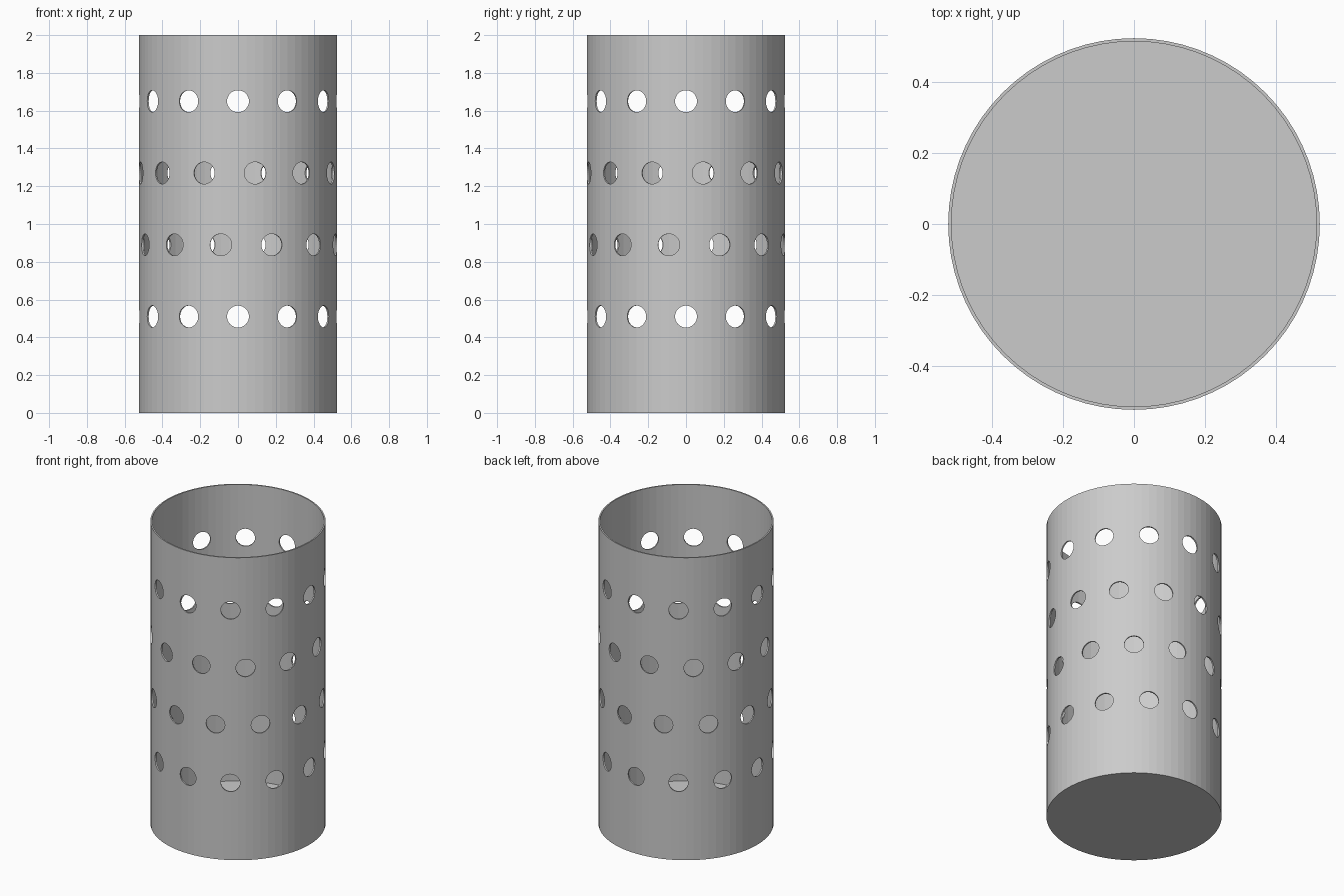
import bpy, bmesh
from math import radians, cos, sin, tau
from mathutils import Matrix

cube = bpy.data.objects.get("Cube")
if cube:
    bpy.data.objects.remove(cube, do_unlink=True)

OUTER, INNER, HEIGHT, FLOOR = 0.525, 0.516, 2.0, 0.04
SIDES, HOLES, HOLE_RADIUS = 72, 12, 0.058

grey = bpy.data.materials.new("plain grey")
grey.use_nodes = True
grey.diffuse_color = (0.6, 0.6, 0.6, 1)
grey.node_tree.nodes["Principled BSDF"].inputs["Base Color"].default_value = (0.6, 0.6, 0.6, 1)


def make_object(name, bm):
    bmesh.ops.recalc_face_normals(bm, faces=bm.faces)
    mesh = bpy.data.meshes.new(name)
    bm.to_mesh(mesh)
    bm.free()
    mesh.materials.append(grey)
    obj = bpy.data.objects.new(name, mesh)
    bpy.context.collection.objects.link(obj)
    return obj


# Open cup: rings up the outside, over the rim and down to the floor
bm = bmesh.new()
rings = []
for r, z in [(OUTER, 0), (OUTER, HEIGHT), (INNER, HEIGHT), (INNER, FLOOR)]:
    angles = [tau * i / SIDES for i in range(SIDES)]
    rings.append([bm.verts.new((r * cos(a), r * sin(a), z)) for a in angles])
for low, high in zip(rings, rings[1:]):
    for i in range(SIDES):
        j = (i + 1) % SIDES
        bm.faces.new((low[i], low[j], high[j], high[i]))
bm.faces.new(rings[0])
bm.faces.new(rings[-1])
cup = make_object("perforated_cup", bm)

# Radial hole cutters, each row turned a third of a step from the one below
bm = bmesh.new()
step = 360 / HOLES
for row in range(4):
    for k in range(HOLES):
        turn = Matrix.Rotation(radians(k * step - row * step / 3), 4, "Z")
        place = Matrix.Translation((OUTER, 0, 0.51 + 0.38 * row))
        lay = Matrix.Rotation(radians(90), 4, "Y")
        bmesh.ops.create_cone(bm, cap_ends=True, segments=32, radius1=HOLE_RADIUS,
                              radius2=HOLE_RADIUS, depth=0.2, matrix=turn @ place @ lay)
cutters = make_object("hole_cutters", bm)
cutters.hide_render = True

# Punch the holes, then drop the cutters
cut = cup.modifiers.new("holes", "BOOLEAN")
cut.operation = "DIFFERENCE"
cut.solver = "EXACT"
cut.object = cutters
bpy.context.view_layer.objects.active = cup
cup.select_set(True)
bpy.ops.object.modifier_apply(modifier=cut.name)
bpy.data.objects.remove(cutters, do_unlink=True)
